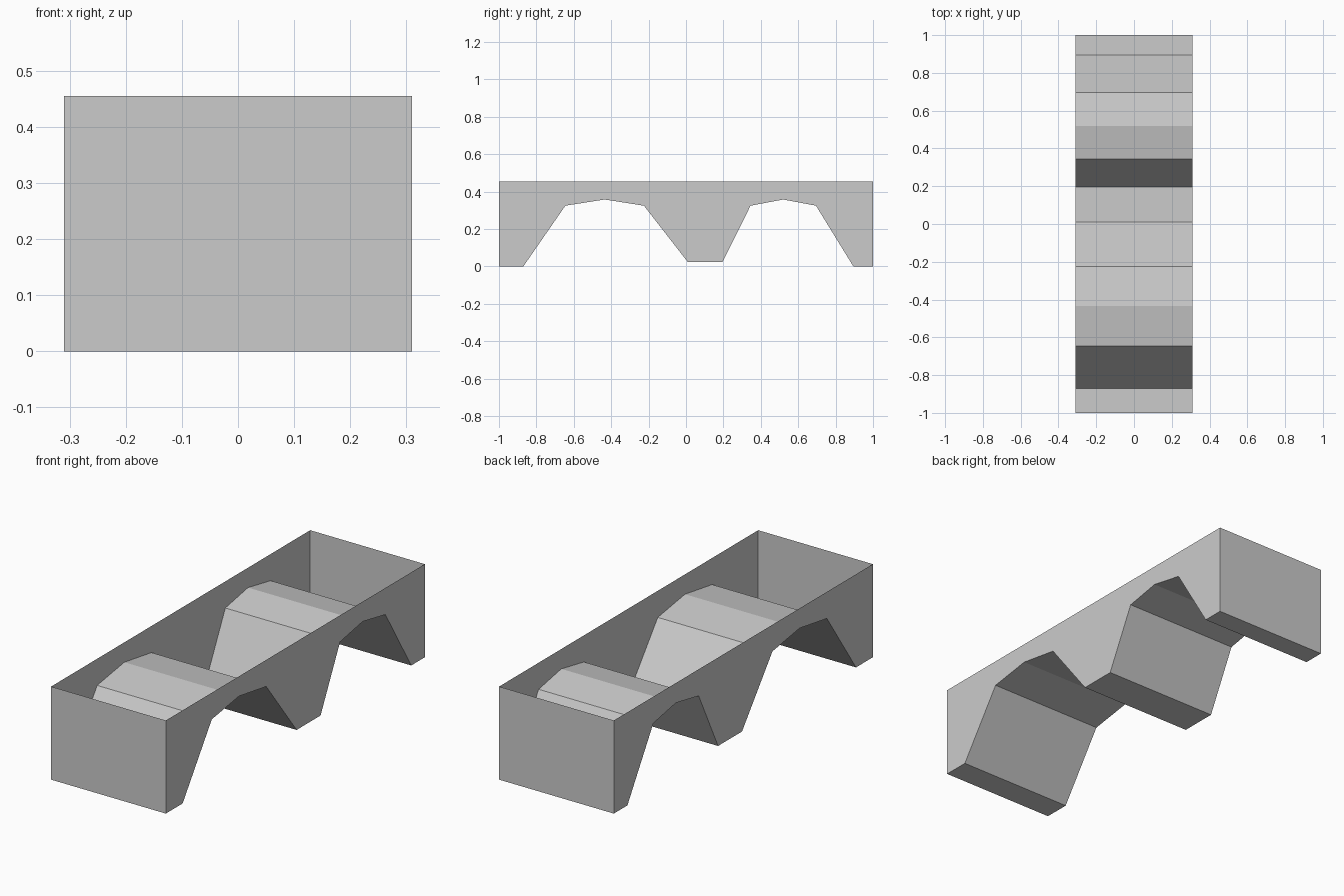
import bpy
import bmesh

cube = bpy.data.objects.get("Cube")
if cube:
    bpy.data.objects.remove(cube, do_unlink=True)

HALF_WIDTH = 0.31
RIM = 0.455

# Side profile of the folded floor, front to back, as (y, z)
FLOOR = [(-1, 0), (-0.87, 0), (-0.645, 0.325), (-0.435, 0.358), (-0.225, 0.325),
         (0.01, 0.023), (0.195, 0.023), (0.345, 0.325), (0.52, 0.358),
         (0.695, 0.325), (0.895, 0), (1, 0)]

grey = bpy.data.materials.new("light grey")
grey.use_nodes = True
colour = (0.6, 0.6, 0.6, 1)
grey.diffuse_color = colour
grey.node_tree.nodes["Principled BSDF"].inputs["Base Color"].default_value = colour

# Thin open-topped tray: side walls, folded floor and end walls
bm = bmesh.new()
outline = [(-1, RIM)] + FLOOR + [(1, RIM)]
left, right = [[bm.verts.new((x, y, z)) for y, z in outline]
               for x in (HALF_WIDTH, -HALF_WIDTH)]
bm.faces.new(left)
bm.faces.new(right[::-1])
for i in range(len(outline) - 1):
    bm.faces.new((left[i], right[i], right[i + 1], left[i + 1]))
bmesh.ops.recalc_face_normals(bm, faces=bm.faces)

mesh = bpy.data.meshes.new("open_tray")
bm.to_mesh(mesh)
bm.free()
mesh.materials.append(grey)
tray = bpy.data.objects.new("open_tray", mesh)
bpy.context.collection.objects.link(tray)
